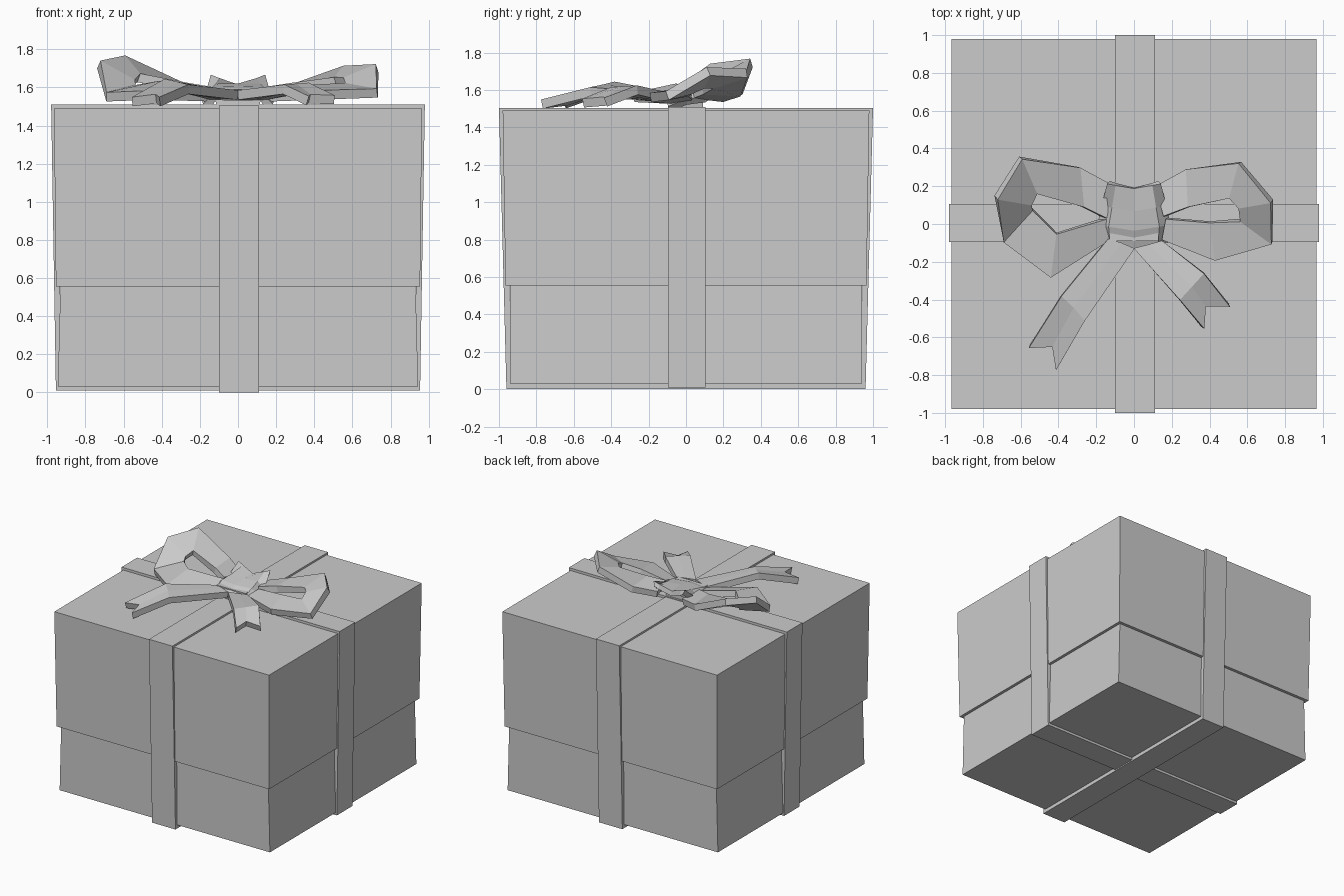
import bpy
import bmesh

cube = bpy.data.objects.get("Cube")
if cube:
    bpy.data.objects.remove(cube, do_unlink=True)

grey = bpy.data.materials.new("plain grey")
grey.use_nodes = True
grey.diffuse_color = (0.6, 0.6, 0.6, 1)
grey.node_tree.nodes["Principled BSDF"].inputs["Base Color"].default_value = (0.6, 0.6, 0.6, 1)


def finish(name, bm):
    bmesh.ops.recalc_face_normals(bm, faces=bm.faces)
    mesh = bpy.data.meshes.new(name)
    bm.to_mesh(mesh)
    bm.free()
    mesh.materials.append(grey)
    obj = bpy.data.objects.new(name, mesh)
    bpy.context.collection.objects.link(obj)
    return obj


def tapered_box(name, bottom, top, z0, z1):
    """Box whose half sizes go from bottom to top."""
    bm = bmesh.new()
    bmesh.ops.create_cube(bm, size=2)
    for v in bm.verts:
        size, z = (top, z1) if v.co.z > 0 else (bottom, z0)
        v.co = (v.co.x * size[0], v.co.y * size[1], z)
    return finish(name, bm)


def band(name, axis, half_bottom, half_top, z0, z1, side0, side1, thick=0.03):
    """Closed ribbon loop around the box, lying in the plane of the axis."""
    bm = bmesh.new()
    rings = []
    for side in (side0, side1):
        for t in (0, thick):
            b, h = half_bottom - t, half_top - t
            outline = [(-b, z0 + t), (b, z0 + t), (h, z1 - t), (-h, z1 - t)]
            rings.append([bm.verts.new((u, side, z) if axis == "x" else (side, u, z))
                          for u, z in outline])
    outer0, inner0, outer1, inner1 = rings
    for p, q in ((outer0, outer1), (outer1, inner1), (inner1, inner0), (inner0, outer0)):
        for i in range(4):
            j = (i + 1) % 4
            bm.faces.new((p[i], p[j], q[j], q[i]))
    return finish(name, bm)


def ribbon(name, rows, thick=0.05):
    """Folded ribbon through rows of points, given thickness."""
    bm = bmesh.new()
    grid = [[bm.verts.new(p) for p in row] for row in rows]
    for a, b in zip(grid, grid[1:]):
        for i in range(len(a) - 1):
            bm.faces.new((a[i], a[i + 1], b[i + 1], b[i]))
    obj = finish(name, bm)
    mod = obj.modifiers.new("thickness", "SOLIDIFY")
    mod.thickness = thick
    mod.offset = 0
    return obj


# Box and lid
tapered_box("box_base", (0.945, 0.94), (0.93, 0.94), 0.03, 0.6)
tapered_box("box_lid", (0.955, 0.965), (0.965, 0.98), 0.555, 1.49)

# Ribbon bands
band("side_band", "x", 0.955, 0.98, 0.01, 1.51, -0.095, 0.105)
band("front_band", "y", 0.96, 1.0, 0.0, 1.505, -0.1, 0.11)

# Bow loops: outer and inner edge at each fold
ribbon("right_bow_loop", [
    [(-0.11, 0.20, 1.56), (-0.15, 0.03, 1.58)],
    [(-0.29, 0.30, 1.60), (-0.27, 0.09, 1.60)],
    [(-0.60, 0.35, 1.745), (-0.52, 0.165, 1.65)],
    [(-0.73, 0.14, 1.72), (-0.55, 0.11, 1.62)],
    [(-0.69, -0.09, 1.55), (-0.54, 0.08, 1.59)],
    [(-0.44, -0.28, 1.56), (-0.41, -0.05, 1.61)],
    [(-0.13, -0.08, 1.55), (-0.15, 0.03, 1.57)]])
ribbon("left_bow_loop", [
    [(0.12, 0.20, 1.56), (0.16, 0.04, 1.58)],
    [(0.28, 0.29, 1.59), (0.29, 0.09, 1.60)],
    [(0.56, 0.325, 1.69), (0.51, 0.14, 1.63)],
    [(0.73, 0.12, 1.70), (0.56, 0.09, 1.63)],
    [(0.73, -0.10, 1.57), (0.565, 0.02, 1.60)],
    [(0.43, -0.19, 1.56), (0.40, 0.01, 1.59)],
    [(0.15, -0.08, 1.55), (0.17, 0.03, 1.57)]])

# Bow tails with notched ends
ribbon("right_bow_tail", [
    [(-0.14, -0.08, 1.56), (-0.07, -0.10, 1.56), (0.0, -0.13, 1.56)],
    [(-0.385, -0.38, 1.62), (-0.32, -0.44, 1.605), (-0.26, -0.51, 1.59)],
    [(-0.555, -0.65, 1.525), (-0.43, -0.645, 1.54), (-0.41, -0.77, 1.525)]])
ribbon("left_bow_tail", [
    [(0.15, -0.09, 1.56), (0.08, -0.11, 1.56), (0.0, -0.13, 1.56)],
    [(0.37, -0.26, 1.60), (0.305, -0.33, 1.595), (0.24, -0.40, 1.59)],
    [(0.505, -0.43, 1.535), (0.375, -0.43, 1.54), (0.365, -0.55, 1.53)]])

# Knot: pinched wrap, arched over the middle of the bow
knot_rows = []
for y, width, height in ((-0.09, 0.17, 1.55), (0.0, 0.18, 1.585), (0.10, 0.16, 1.60), (0.22, 0.135, 1.63)):
    dip = 0.035 if y > 0.2 else 0.0
    knot_rows.append([(-width, y, height - 0.05 + 2 * dip), (-width * 0.7, y - 0.01, height),
                      (0, y - 0.03, height - dip),
                      (width * 0.7, y - 0.01, height), (width, y, height - 0.05 + 2 * dip)])
ribbon("bow_knot", knot_rows, 0.04)
tapered_box("knot_core", (0.11, 0.09), (0.13, 0.09), 1.49, 1.59)
